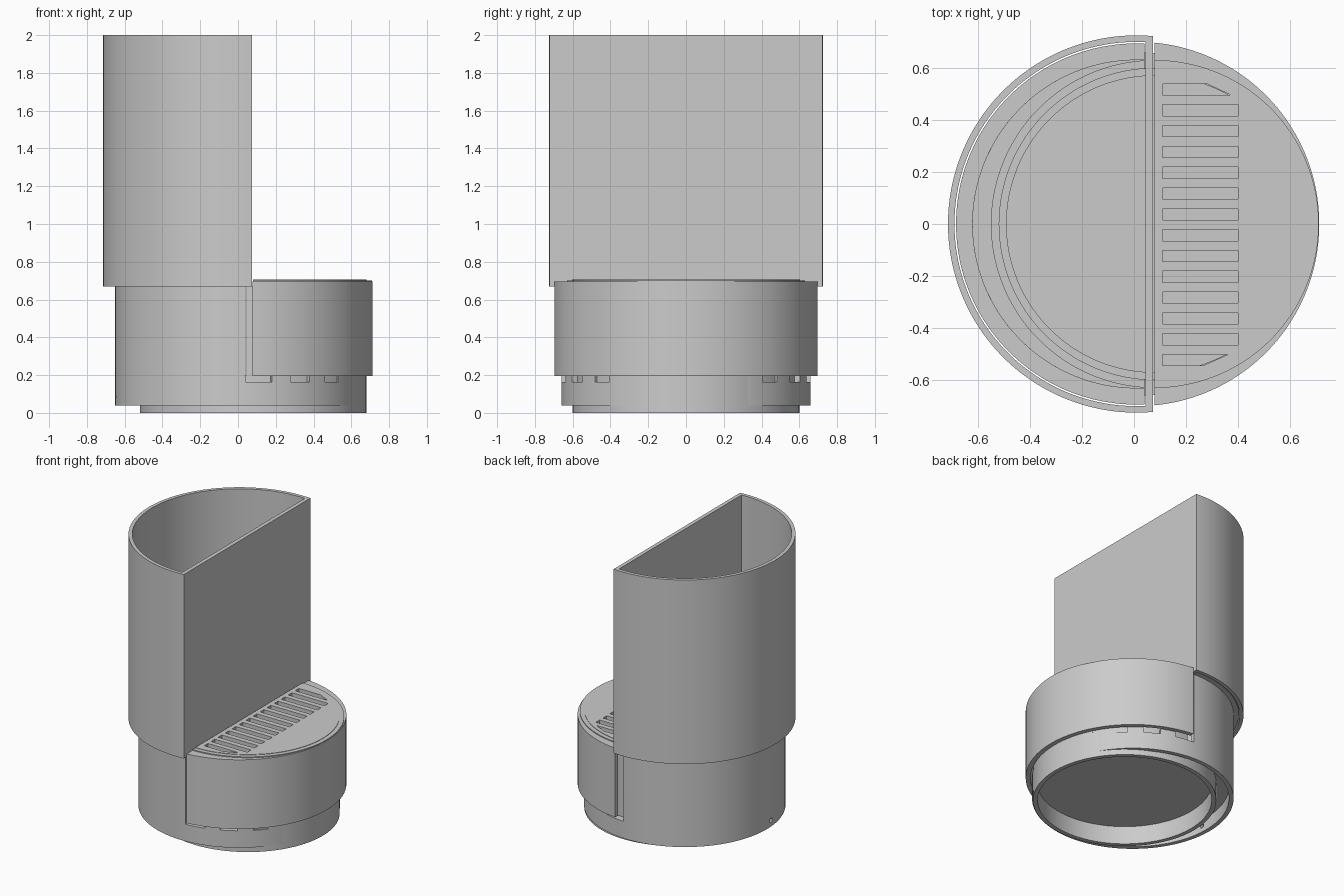
import bpy, bmesh, math

cube = bpy.data.objects.get("Cube")
if cube:
    bpy.data.objects.remove(cube, do_unlink=True)

grey = bpy.data.materials.new("plain_grey")
grey.use_nodes = True
colour = (0.6, 0.6, 0.6, 1)
grey.diffuse_color = colour
grey.node_tree.nodes["Principled BSDF"].inputs["Base Color"].default_value = colour

MID = 0.01    # axis of the planter
CUP = 0.08    # axis of the offset inner cup
FULL = 2 * math.pi


def arc(c, r, a0, a1, n=96):
    return [(c + r * math.cos(a0 + (a1 - a0) * i / n),
             r * math.sin(a0 + (a1 - a0) * i / n)) for i in range(n + 1)]


def disc(c, r):
    return arc(c, r, 0, FULL, 128)[:-1]


def left_d(c, r, cut):
    t = math.acos((cut - c) / r)
    return arc(c, r, t, FULL - t)


def right_d(c, r, cut):
    t = math.acos((cut - c) / r)
    return arc(c, r, -t, t)


def rect(x0, x1, y0, y1):
    return [(x0, y0), (x1, y0), (x1, y1), (x0, y1)]


def prism(name, outline, z0, z1):
    bm = bmesh.new()
    face = bm.faces.new([bm.verts.new((x, y, z0)) for x, y in outline])
    top = bmesh.ops.extrude_face_region(bm, geom=[face])["geom"]
    moved = [v for v in top if isinstance(v, bmesh.types.BMVert)]
    bmesh.ops.translate(bm, verts=moved, vec=(0, 0, z1 - z0))
    bmesh.ops.recalc_face_normals(bm, faces=bm.faces)
    mesh = bpy.data.meshes.new(name)
    bm.to_mesh(mesh)
    bm.free()
    mesh.materials.append(grey)
    obj = bpy.data.objects.new(name, mesh)
    bpy.context.collection.objects.link(obj)
    return obj


def carve(obj, cutters):
    """Subtract the cutters, bake the result and drop the cutters."""
    for cutter in cutters:
        cutter.hide_render = True
        mod = obj.modifiers.new("cut", "BOOLEAN")
        mod.operation = "DIFFERENCE"
        mod.solver = "EXACT"
        mod.object = cutter
    bpy.context.view_layer.update()
    graph = bpy.context.evaluated_depsgraph_get()
    baked = bpy.data.meshes.new_from_object(obj.evaluated_get(graph))
    obj.modifiers.clear()
    obj.data = baked
    for cutter in cutters:
        bpy.data.objects.remove(cutter, do_unlink=True)
    return obj


def shell(name, outer, inner, z0, z1):
    return carve(prism(name, outer, z0, z1),
                 [prism("cutter", inner, z0 - 0.1, z1 + 0.1)])


parts = []

# Tall half-round sleeve, open at both ends
parts.append(shell("tall_sleeve", left_d(MID, 0.725, 0.073),
                   left_d(MID, 0.70, 0.045), 0.67, 2))

# Body: half-round wall on a full round foot, with a floor
cutters = [
    prism("cutter", disc(MID, 0.63), 0.16, 1),
    prism("cutter", rect(0.04, 1, -1, 1), 0.2, 1),
    prism("cutter", disc(MID, 0.63), -0.1, 0.13),
]
# Drain notches in the foot, mirrored front to back
for start, end in ((2.6, 15), (24, 34), (43, 52)):
    for side in (-1, 1):
        a0, a1 = [side * math.radians(90 - a) for a in (start, end)]
        wedge = arc(MID, 0.75, a0, a1, 8) + arc(MID, 0.61, a1, a0, 8)
        cutters.append(prism("cutter", wedge, 0.163, 0.3))
# Small drain hole
hole = prism("cutter", disc(0, 0.015), -0.1, 0.1)
hole.rotation_euler = (0, math.pi / 2, 0)
hole.location = (-0.64, -0.045, 0.085)
cutters.append(hole)
parts.append(carve(prism("body", disc(MID, 0.66), 0.04, 0.68), cutters))

# Lip of the body, hidden inside the sleeve
parts.append(shell("body_lip", left_d(MID, 0.694, 0.04),
                   left_d(MID, 0.63, 0.06), 0.675, 0.71))

# Offset foot ring, rising a little above the floor
parts.append(shell("foot_ring", disc(CUP, 0.60), disc(CUP, 0.57), 0, 0.2))
parts.append(shell("floor_step", left_d(CUP, 0.63, 0.04),
                   left_d(CUP, 0.595, 0.06), 0.15, 0.18))

# Half-round cup under the grate; its flat side divides the planter
parts.append(shell("inner_cup_wall", right_d(CUP, 0.60, 0.045),
                   right_d(CUP, 0.57, 0.073), 0.19, 0.668))


def slots():
    cutters = []
    for i in range(14):
        y = -0.523 + 0.08 * i
        low, high = y - 0.0215, y + 0.0215
        # Outer slots stop short where they meet the cup wall
        ends = [(min(0.40, CUP + math.sqrt(0.575 ** 2 - v * v)), v)
                for v in (low, high)]
        cutters.append(prism("cutter", [(0.11, low)] + ends + [(0.11, high)],
                             0.6, 0.8))
    return cutters


# Side chamber: half-round cap with slotted top, open towards the cup
parts.append(carve(prism("side_chamber", right_d(0.012, 0.70, 0.078), 0.195, 0.695),
                   [prism("cutter", right_d(MID, 0.67, 0.02), 0.1, 0.665)] + slots()))

# Raised slotted grate with a fine stepped edge
for name, r, z0, z1 in (("grate_edge", 0.63, 0.68, 0.702),
                        ("grate_plate", 0.60, 0.69, 0.705)):
    parts.append(carve(prism(name, right_d(CUP, r, 0.079), z0, z1), slots()))

# Smooth the curved walls and keep the rims crisp
bpy.ops.object.select_all(action="DESELECT")
for obj in parts:
    obj.select_set(True)
bpy.context.view_layer.objects.active = parts[0]
bpy.ops.object.shade_smooth_by_angle(angle=math.radians(30))
